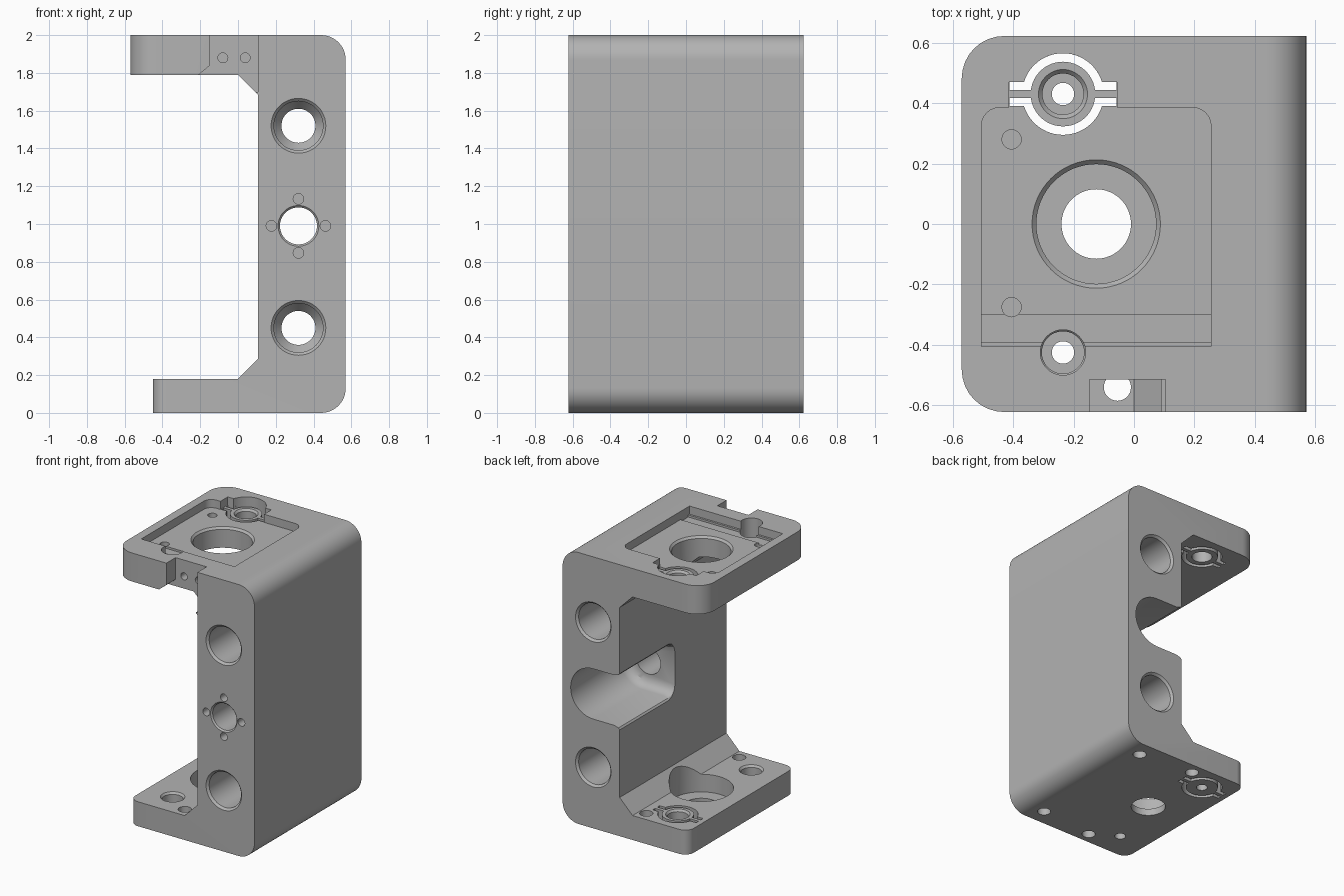
import bpy, bmesh
from math import sin, cos, pi, asin, radians
from mathutils import Vector

if "Cube" in bpy.data.objects:
    bpy.data.objects.remove(bpy.data.objects["Cube"])

metal = bpy.data.materials.new("machined grey")
metal.use_nodes = True
GREY = (0.45, 0.45, 0.45, 1)
metal.diffuse_color = GREY
metal.node_tree.nodes["Principled BSDF"].inputs["Base Color"].default_value = GREY


def arc(cx, cy, r, start, end, n=12):
    """Points along an arc, angles in degrees."""
    return [(cx + r * cos(radians(start + (end - start) * i / n)),
             cy + r * sin(radians(start + (end - start) * i / n))) for i in range(n + 1)]


def place(axis, u, v, t):
    """Point (u, v) in the section plane at distance t along the axis."""
    return Vector((u, v, t)) if axis == "z" else Vector((u, t, v))


def finish(bm, name):
    bmesh.ops.recalc_face_normals(bm, faces=bm.faces)
    mesh = bpy.data.meshes.new(name)
    bm.to_mesh(mesh)
    bm.free()
    mesh.materials.append(metal)
    obj = bpy.data.objects.new(name, mesh)
    bpy.context.collection.objects.link(obj)
    return obj


def prism(axis, points, t0, t1):
    """Extrude a closed section along an axis."""
    bm = bmesh.new()
    base = bm.faces.new([bm.verts.new(place(axis, u, v, t0)) for u, v in points])
    new = bmesh.ops.extrude_face_region(bm, geom=[base])["geom"]
    move = place(axis, 0, 0, t1 - t0)
    bmesh.ops.translate(bm, vec=move, verts=[g for g in new if isinstance(g, bmesh.types.BMVert)])
    return bm


def bore(axis, u, v, steps, n=48):
    """Stepped round cutter from (position, radius) pairs."""
    bm = bmesh.new()
    rings = [[bm.verts.new(place(axis, u + r * cos(2 * pi * i / n), v + r * sin(2 * pi * i / n), t))
              for i in range(n)] for t, r in steps]
    for a, b in zip(rings, rings[1:]):
        for i in range(n):
            j = (i + 1) % n
            bm.faces.new((a[i], a[j], b[j], b[i]))
    bm.faces.new(rings[0])
    bm.faces.new(rings[-1])
    return bm


def rect(x0, x1, y0, y1):
    return [(x0, y0), (x1, y0), (x1, y1), (x0, y1)]


# C-shaped body
FRONT, BACK, TOP = -0.622, 0.622, 2.0
section = ([(-0.45, 0)] + arc(0.44, 0.13, 0.13, -90, 0) + arc(0.44, 1.87, 0.13, 0, 90)
           + [(-0.57, TOP), (-0.57, 1.79), (0, 1.79), (0.105, 1.685),
              (0.105, 0.285), (0, 0.18), (-0.45, 0.18)])
bm = prism("y", section, FRONT, BACK)
for x, radius in ((-0.57, 0.14), (-0.45, 0.07)):
    corners = [e for e in bm.edges if all(abs(v.co.x - x) < 0.001 for v in e.verts)
               and abs(e.verts[0].co.z - e.verts[1].co.z) > 0.1]
    bmesh.ops.bevel(bm, geom=corners, offset=radius, segments=8, profile=0.5, affect="EDGES")
body = finish(bm, "bracket_body")


def cut(bm):
    """Subtract a cutter from the body."""
    cutter = finish(bm, "cutter")
    cutter.hide_render = True
    mod = body.modifiers.new("cut", "BOOLEAN")
    mod.object = cutter
    mod.operation = "DIFFERENCE"
    mod.solver = "EXACT"
    bpy.context.view_layer.objects.active = body
    bpy.ops.object.modifier_apply(modifier=mod.name)
    bpy.data.objects.remove(cutter)


# Rod bores with chamfered mouths at both ends
WALL_X, MID_Z = 0.32, 0.99
for z in (0.45, 1.52):
    cut(bore("y", WALL_X, z, [(FRONT - 0.01, 0.155), (FRONT + 0.015, 0.13), (-0.25, 0.13), (-0.2, 0.09),
                              (0.2, 0.09), (0.25, 0.13), (BACK - 0.015, 0.13), (BACK + 0.01, 0.155)]))

# Open channel in the back half of the wall
channel = ([(-0.1, MID_Z - 0.22), (0.095, MID_Z - 0.22), (0.115, MID_Z - 0.195), (0.15, MID_Z - 0.185)]
           + arc(WALL_X, MID_Z, 0.185, -90, 90, 20)
           + [(0.15, MID_Z + 0.185), (0.115, MID_Z + 0.195), (0.095, MID_Z + 0.22), (-0.1, MID_Z + 0.22)])
bm = prism("y", channel, -0.02, 0.7)
end = [e for e in bm.edges if all(v.co.y < 0 for v in e.verts)]
bmesh.ops.bevel(bm, geom=end, offset=0.07, segments=3, profile=0.5, affect="EDGES")
cut(bm)

# Centre hole and its four screw holes
cut(bore("y", WALL_X, MID_Z, [(FRONT - 0.01, 0.118), (FRONT + 0.01, 0.098), (0.05, 0.098)]))
for k in range(4):
    cut(bore("y", WALL_X + 0.143 * cos(k * pi / 2), MID_Z + 0.143 * sin(k * pi / 2),
             [(FRONT - 0.01, 0.028), (-0.5, 0.028)], 20))

# Notch in the top flange, with two cross holes
notch = [(-0.148, 2.1), (-0.148, 1.84), (-0.22, 1.78), (-0.22, 1.7), (0.105, 1.7), (0.105, 2.1)]
cut(prism("y", notch, -0.7, -0.515))
for x in (-0.08, 0.038):
    cut(bore("y", x, 1.88, [(-0.6, 0.026), (-0.43, 0.026)], 20))

# Pocket in the top flange, reaching around the rear clamp
FLOOR = 1.94
PIN_X, PIN_Y = -0.235, 0.43
pocket = ([(-0.505, -0.405), (0.255, -0.405)] + arc(0.195, 0.325, 0.06, 0, 90, 6)
          + [(-0.057, 0.385), (-0.057, 0.47)]
          + arc(PIN_X, PIN_Y, 0.135, 17.2, 162.8, 20)
          + [(-0.413, 0.47), (-0.413, 0.385)] + arc(-0.445, 0.325, 0.06, 90, 180, 6))
cut(prism("z", pocket, FLOOR, 2.1))
cut(prism("z", rect(-0.505, 0.255, -0.39, -0.3), FLOOR - 0.015, 2.1))

# Main bearing bores
cut(bore("z", -0.125, 0, [(1.6, 0.198), (FLOOR - 0.015, 0.198), (FLOOR + 0.01, 0.222)], 64))
cut(bore("z", -0.125, 0, [(-0.1, 0.115), (0.05, 0.115), (0.05, 0.215), (0.4, 0.215)], 64))

# Pin bores at front and rear of both flanges
for y in (-0.425, PIN_Y):
    cut(bore("z", PIN_X, y, [(-0.1, 0.037), (0.06, 0.037), (0.06, 0.07), (0.165, 0.07), (0.19, 0.09)]))
cut(bore("z", PIN_X, PIN_Y, [(1.7, 0.068), (FLOOR - 0.015, 0.068), (FLOOR + 0.01, 0.09)]))
cut(bore("z", PIN_X, -0.425, [(1.7, 0.075), (2.1, 0.075)]))

# Flexure slots on both sides of the rear clamp, through both flanges
RO, RI, WO, WI, HALF = 0.135, 0.107, 0.04, 0.013, 0.177
ao, ai = [asin(w / r) * 180 / pi for w, r in ((WO, RO), (WI, RI))]
half_slot = ([(HALF, WI), (HALF, WO)] + arc(0, 0, RO, ao, 180 - ao, 24)
             + [(-HALF, WO), (-HALF, WI)] + arc(0, 0, RI, 180 - ai, ai, 24))
for side in (1, -1):
    slot = [(PIN_X + x, PIN_Y + side * y) for x, y in half_slot]
    for z0, z1 in ((-0.1, 0.5), (1.6, 2.1)):
        cut(prism("z", slot, z0, z1))

# Dowel holes in the pocket, screw holes in the bottom
for y in (-0.275, 0.28):
    cut(bore("z", -0.405, y, [(1.84, 0.032), (2.1, 0.032)], 20))
for y in (-0.54, 0.54):
    cut(bore("z", -0.055, y, [(-0.1, 0.045), (0.3, 0.045)], 28))
for y in (-0.5, 0.5):
    cut(bore("z", 0.37, y, [(-0.1, 0.045), (0.15, 0.045)], 28))

# Smooth curved walls, keep machined edges crisp
bpy.ops.object.select_all(action="DESELECT")
body.select_set(True)
bpy.context.view_layer.objects.active = body
bpy.ops.object.shade_smooth_by_angle(angle=radians(30))
